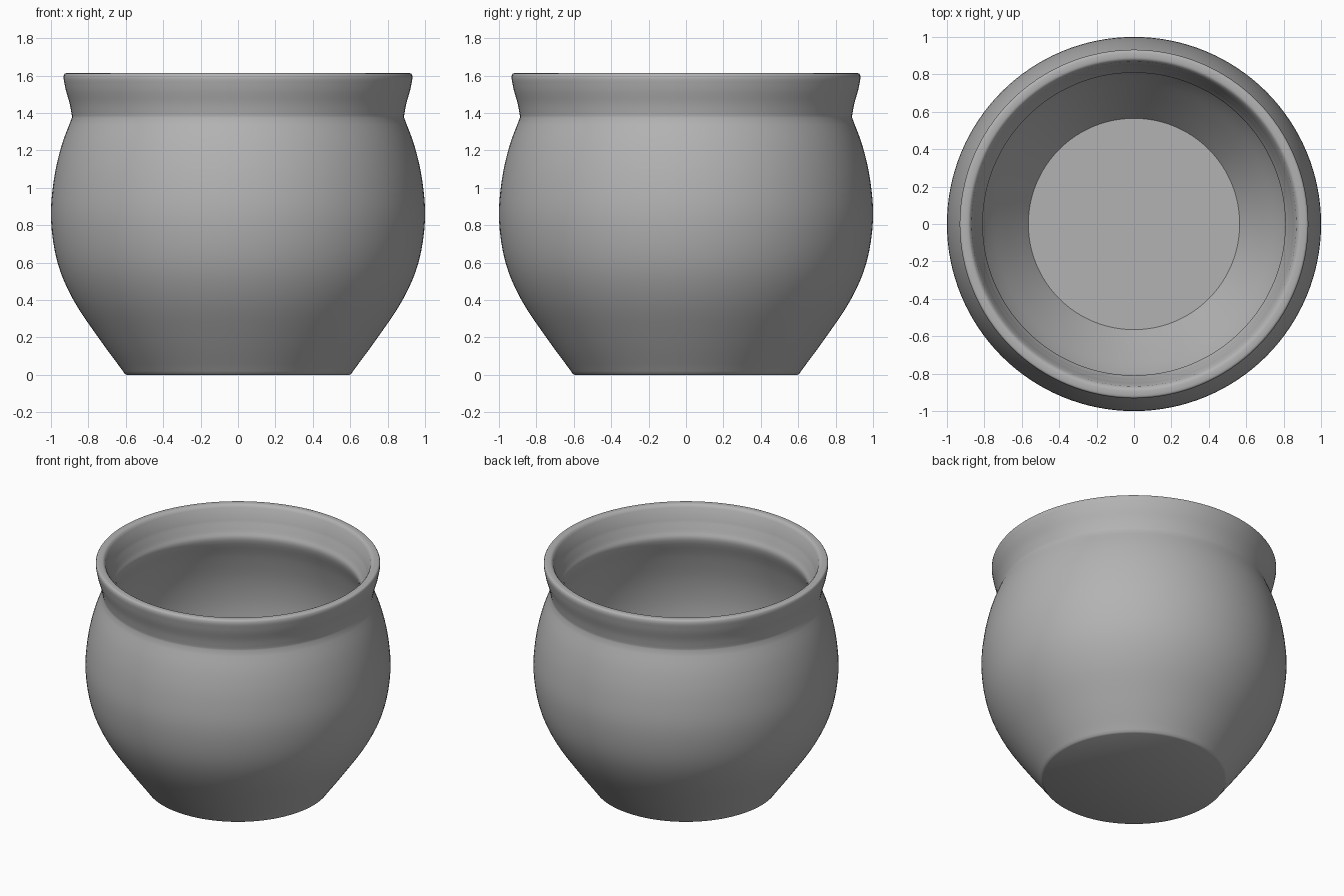
import bpy, bmesh, math
from mathutils import Vector

cube = bpy.data.objects.get("Cube")
if cube:
    bpy.data.objects.remove(cube, do_unlink=True)

SEGMENTS = 128

# Clay colour
clay = bpy.data.materials.new("grey_clay")
clay.use_nodes = True
colour = (0.45, 0.45, 0.45, 1)
clay.diffuse_color = colour
clay.node_tree.nodes["Principled BSDF"].inputs["Base Color"].default_value = colour


def smooth_path(points, steps=4):
    """Catmull-Rom curve through (radius, height) points."""
    pts = [Vector(p) for p in points]
    pts = [2 * pts[0] - pts[1]] + pts + [2 * pts[-1] - pts[-2]]
    path = []
    for a, b, c, d in zip(pts, pts[1:], pts[2:], pts[3:]):
        for i in range(steps):
            t = i / steps
            path.append(0.5 * (2 * b + (c - a) * t + (2 * a - 5 * b + 4 * c - d) * t ** 2
                               + (3 * b - a - 3 * c + d) * t ** 3))
    return path + [pts[-2]]


# Outer belly, and flared collar above the neck
belly = smooth_path([(0.615, 0.02), (0.74, 0.19), (0.88, 0.40), (0.965, 0.60), (1.0, 0.83),
                     (0.985, 1.04), (0.945, 1.22), (0.888, 1.375)])
collar = smooth_path([(0.888, 1.385), (0.9, 1.45), (0.92, 1.52), (0.932, 1.58)])
# Rolled lip
lip = smooth_path([(0.932, 1.6), (0.922, 1.612), (0.885, 1.612), (0.868, 1.595)])
# Inside wall, down to the flat floor
inside = smooth_path([(0.85, 1.51), (0.825, 1.44), (0.81, 1.38), (0.86, 1.24), (0.91, 1.04),
                      (0.925, 0.83), (0.895, 0.62), (0.81, 0.42), (0.69, 0.24), (0.565, 0.07)])
profile = [Vector((0, 0)), Vector((0.595, 0)), Vector((0.606, 0.006))]
profile += belly + collar + lip + inside + [Vector((0, 0.07))]

# Turn the profile around the vertical axis
bm = bmesh.new()
verts = [bm.verts.new((r, 0, z)) for r, z in profile]
edges = [bm.edges.new(pair) for pair in zip(verts, verts[1:])]
bmesh.ops.spin(bm, geom=verts + edges, cent=(0, 0, 0), axis=(0, 0, 1),
               angle=math.tau, steps=SEGMENTS, use_merge=True)
bmesh.ops.remove_doubles(bm, verts=bm.verts, dist=0.0005)
bmesh.ops.recalc_face_normals(bm, faces=bm.faces)
mesh = bpy.data.meshes.new("pot")
bm.to_mesh(mesh)
bm.free()
mesh.materials.append(clay)
pot = bpy.data.objects.new("pot", mesh)
bpy.context.collection.objects.link(pot)

# Smooth shading with a crisp base and floor edge
bpy.ops.object.select_all(action="DESELECT")
pot.select_set(True)
bpy.context.view_layer.objects.active = pot
bpy.ops.object.shade_smooth_by_angle(angle=math.radians(40))
